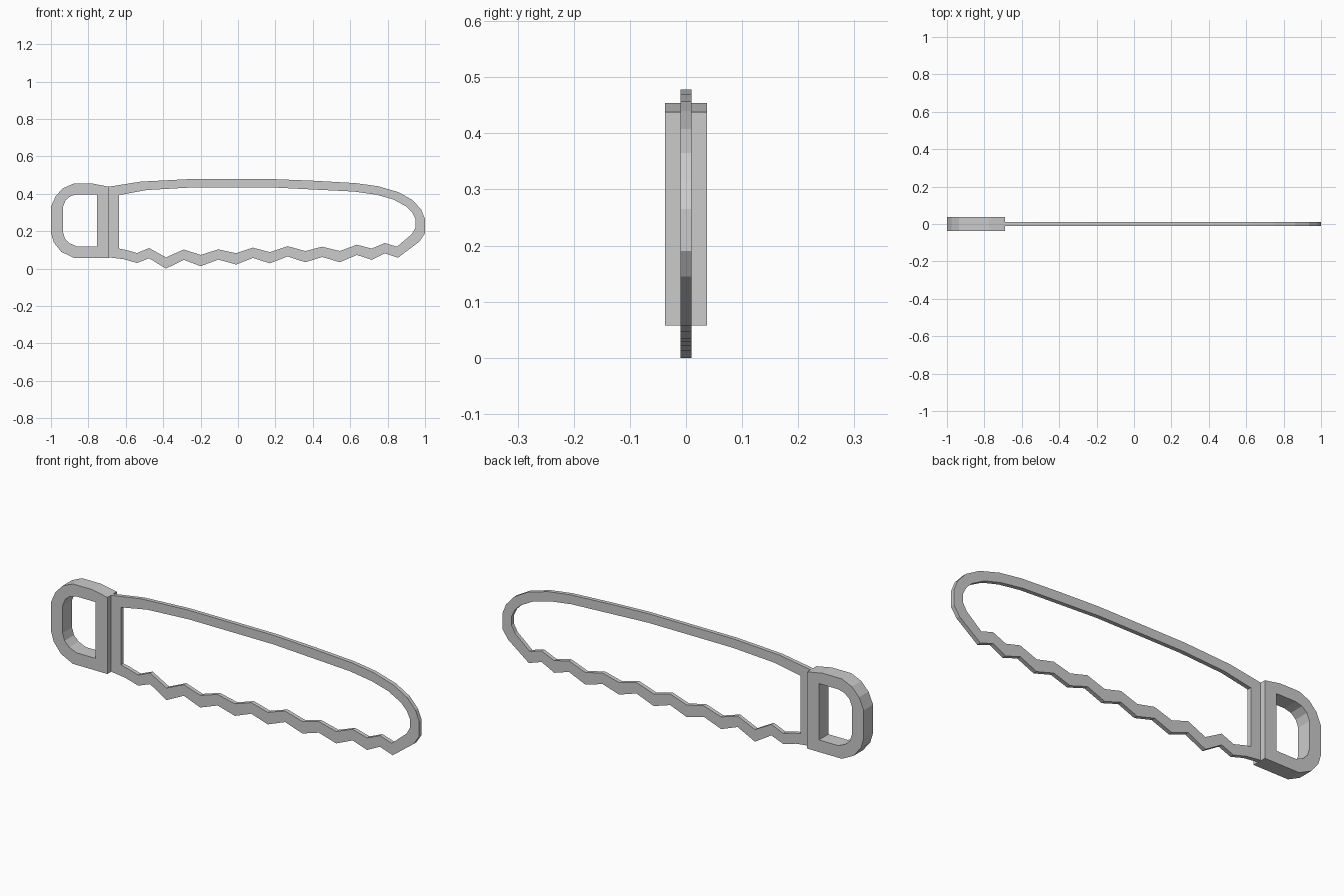
import bpy, bmesh


def ring(name, outer, inner, half):
    """Flat closed frame between two matching outlines in the xz plane."""
    bm = bmesh.new()
    loops = [[bm.verts.new((x, y, z)) for x, z in pts]
             for pts, y in ((outer, -half), (outer, half), (inner, half), (inner, -half))]
    n = len(outer)
    for i in range(n):
        j = (i + 1) % n
        for k in range(4):
            a, b = loops[k], loops[(k + 1) % 4]
            bm.faces.new((a[i], a[j], b[j], b[i]))
    bmesh.ops.recalc_face_normals(bm, faces=bm.faces)
    mesh = bpy.data.meshes.new(name)
    bm.to_mesh(mesh)
    bm.free()
    obj = bpy.data.objects.new(name, mesh)
    bpy.context.collection.objects.link(obj)
    return obj


# D-shaped thick handle
handle_outer = [(-.69, .058), (-.88, .058), (-.945, .09), (-.985, .14), (-1, .19), (-1, .33),
                (-.975, .388), (-.935, .43), (-.88, .454), (-.775, .454), (-.69, .438)]
handle_inner = [(-.755, .118), (-.86, .118), (-.9, .135), (-.925, .16), (-.936, .195), (-.936, .33),
                (-.922, .365), (-.895, .388), (-.86, .397), (-.785, .397), (-.755, .397)]
ring("handle", handle_outer, handle_inner, 0.037)

# Wavy toothed lower edge: a constant-height strip
teeth = [(-.54, .03), (-.475, .055), (-.385, .0), (-.29, .047), (-.2, .013), (-.105, .048),
         (-.01, .022), (.08, .057), (.17, .028), (.265, .065), (.36, .034), (.45, .062),
         (.545, .034), (.635, .073), (.715, .047), (.785, .082)]
teeth_inner = [(x, z + (.055 if i % 2 else .06)) for i, (x, z) in enumerate(teeth)]
teeth_inner[0] = (-.54, .083)

# Thin blade frame: teeth, rounded nose, arched back
blade_outer = [(-.69, .06), (-.61, .05)] + teeth + [
    (.855, .058), (.97, .145), (1, .19), (1, .265), (.98, .315), (.935, .365), (.86, .408),
    (.75, .44), (.63, .457), (.4, .47), (.2, .478), (-.27, .478), (-.52, .465), (-.69, .438)]
blade_inner = [(-.635, .107), (-.6, .1)] + teeth_inner + [
    (.85, .117), (.93, .185), (.95, .22), (.95, .262), (.932, .3), (.9, .332), (.83, .37),
    (.74, .395), (.62, .412), (.4, .423), (.2, .433), (-.26, .433), (-.49, .42), (-.635, .393)]
ring("blade", blade_outer, blade_inner, 0.01)
